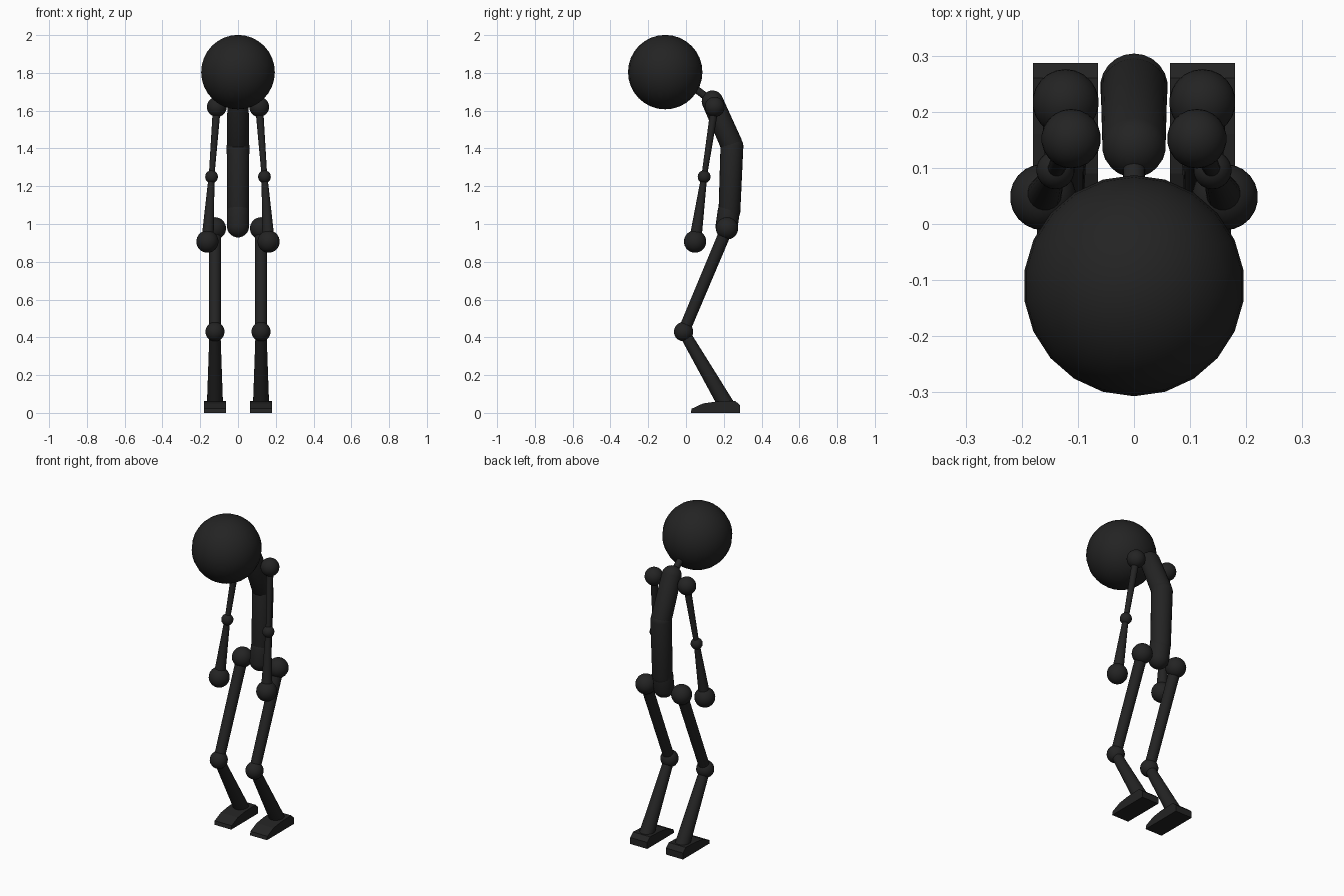
import bpy, bmesh
from mathutils import Vector, Matrix

if "Cube" in bpy.data.objects:
    bpy.data.objects.remove(bpy.data.objects["Cube"])

mat = bpy.data.materials.new("dark")
mat.diffuse_color = (0.017, 0.017, 0.017, 1)
mat.use_nodes = True
mat.node_tree.nodes["Principled BSDF"].inputs["Base Color"].default_value = mat.diffuse_color


def finish(name, bm, smooth=True):
    bmesh.ops.recalc_face_normals(bm, faces=bm.faces)
    for f in bm.faces:
        f.smooth = smooth and len(f.verts) <= 4
    me = bpy.data.meshes.new(name)
    bm.to_mesh(me)
    bm.free()
    me.materials.append(mat)
    ob = bpy.data.objects.new(name, me)
    bpy.context.collection.objects.link(ob)
    return ob


def frame(a, b):
    a, b = Vector(a), Vector(b)
    rot = (b - a).to_track_quat('Z', 'Y').to_matrix().to_4x4()
    return Matrix.Translation(a) @ rot, (b - a).length


def ball(name, c, r):
    bm = bmesh.new()
    bmesh.ops.create_uvsphere(bm, u_segments=22, v_segments=16, radius=r,
                              matrix=Matrix.Translation(c))
    return finish(name, bm)


def limb(name, a, b, r1, r2):
    m, length = frame(a, b)
    bm = bmesh.new()
    bmesh.ops.create_cone(bm, cap_ends=True, segments=20, radius1=r1, radius2=r2, depth=length,
                          matrix=m @ Matrix.Translation((0, 0, length / 2)))
    return finish(name, bm)


def capsule(name, a, b, r1, r2):
    # odd ring count: the sphere splits between rings into two domes
    m, length = frame(a, b)
    bm = bmesh.new()
    bmesh.ops.create_uvsphere(bm, u_segments=22, v_segments=13, radius=1.0)
    for v in bm.verts:
        top = v.co.z > 0
        v.co *= r2 if top else r1
        v.co.z += length if top else 0
    bm.transform(m)
    return finish(name, bm)


# head, neck and bent spine
ball("head", (0, -0.11, 1.804), 0.197)
limb("neck", (0, 0.13, 1.655), (0, -0.02, 1.77), 0.02, 0.018)
capsule("chest", (0, 0.237, 1.43), (0, 0.14, 1.65), 0.06, 0.057)
capsule("belly", (0, 0.23, 1.07), (0, 0.243, 1.41), 0.058, 0.061)
capsule("pelvis", (0, 0.215, 0.988), (0, 0.226, 1.065), 0.059, 0.059)

# foot outline in y, z
FOOT = [(0.025, 0), (0.03, 0.022), (0.09, 0.05), (0.16, 0.06),
        (0.26, 0.064), (0.287, 0.04), (0.287, 0)]

for side, s in (("left", 1), ("right", -1)):
    # arm
    shoulder, elbow, hand = (s * .112, .152, 1.62), (s * .14, .096, 1.25), (s * .162, .048, .907)
    ball(side + "_shoulder", shoulder, 0.053)
    limb(side + "_upper_arm", shoulder, elbow, 0.021, 0.015)
    ball(side + "_elbow", elbow, 0.034)
    limb(side + "_forearm", elbow, hand, 0.016, 0.033)
    ball(side + "_hand", hand, 0.059)
    # leg
    hip, knee, ankle = (s * .122, .217, .977), (s * .122, -.013, .43), (s * .122, .217, .035)
    ball(side + "_hip", hip, 0.059)
    limb(side + "_thigh", hip, knee, 0.033, 0.031)
    ball(side + "_knee", knee, 0.051)
    limb(side + "_shin", knee, ankle, 0.029, 0.043)
    # foot block
    bm = bmesh.new()
    face = bm.faces.new([bm.verts.new((s * .122 - .058, y, z)) for y, z in FOOT])
    ext = bmesh.ops.extrude_face_region(bm, geom=[face], use_keep_orig=True)
    bmesh.ops.translate(bm, vec=(0.116, 0, 0),
                        verts=[g for g in ext["geom"] if isinstance(g, bmesh.types.BMVert)])
    finish(side + "_foot", bm, smooth=False)
